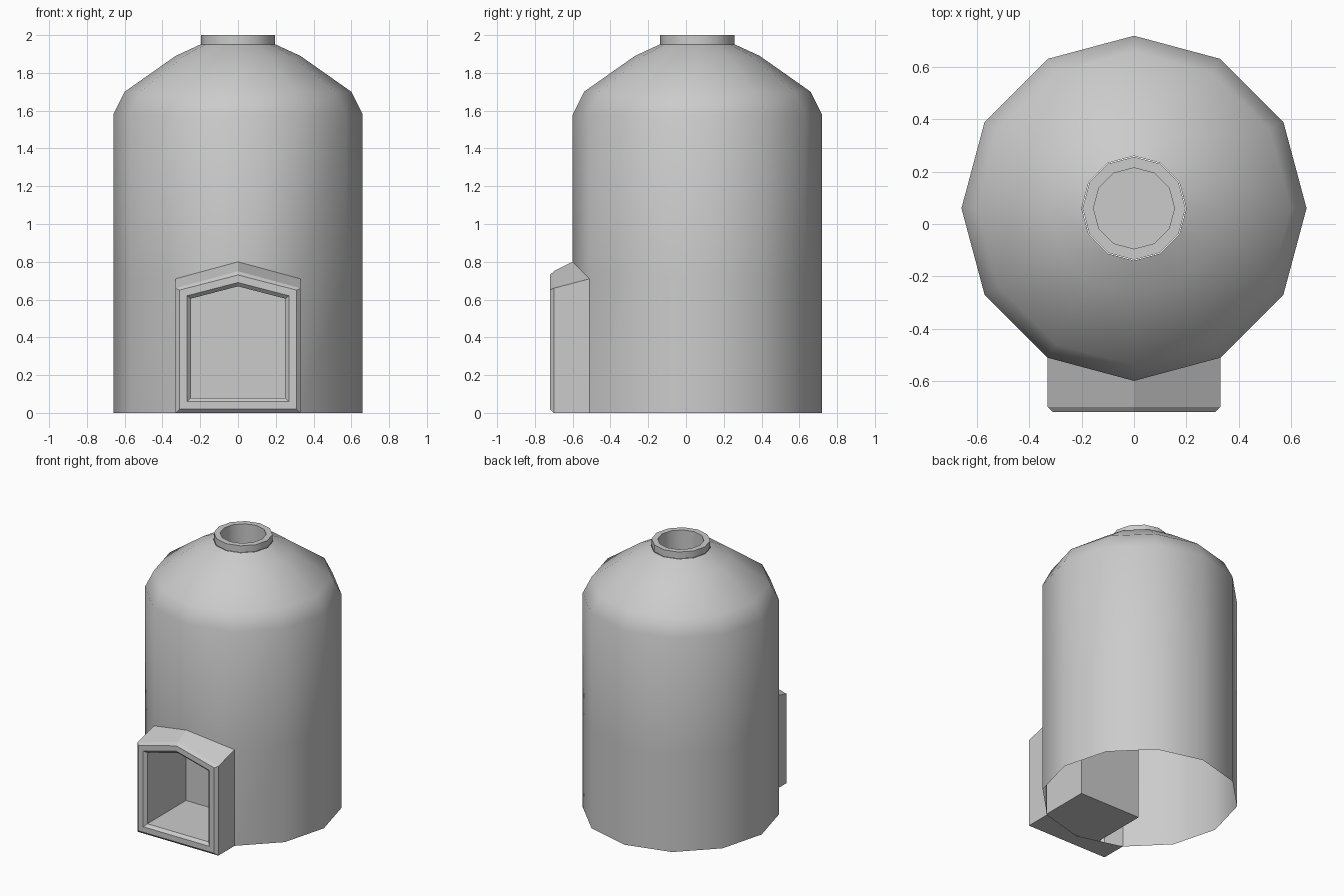
import bpy, bmesh, math

if "Cube" in bpy.data.objects:
    bpy.data.objects.remove(bpy.data.objects["Cube"])

SIDES = 12
CY = 0.06  # the round body sits slightly behind the origin


def ring(r, z):
    """One 12-sided horizontal ring."""
    return [(r * math.cos(math.tau * i / SIDES),
             CY + r * math.sin(math.tau * i / SIDES), z) for i in range(SIDES)]


def arch(w, y, floor, eave, apex, mid_y=None):
    """House-shaped loop, counter-clockwise seen from the front."""
    m = y if mid_y is None else mid_y
    return [(-w, y, floor), (0, m, floor), (w, y, floor),
            (w, y, eave), (0, m, apex), (-w, y, eave)]


def shell(name, loops, cap=False, skip=(), angle=40):
    """Bridge successive loops into a sheet, optionally capping the last."""
    bm = bmesh.new()
    rows = [[bm.verts.new(p) for p in loop] for loop in loops]
    for k, (a, b) in enumerate(zip(rows, rows[1:])):
        n = len(a)
        for j in range(n):
            if (k, j) not in skip:
                i = (j + 1) % n
                bm.faces.new((a[j], a[i], b[i], b[j]))
    if cap:
        bm.faces.new(rows[-1])
    loose = [v for v in bm.verts if not v.link_faces]
    bmesh.ops.delete(bm, geom=loose, context='VERTS')
    mesh = bpy.data.meshes.new(name)
    bm.to_mesh(mesh)
    bm.free()
    ob = bpy.data.objects.new(name, mesh)
    bpy.context.collection.objects.link(ob)
    bpy.ops.object.select_all(action='DESELECT')
    ob.select_set(True)
    bpy.context.view_layer.objects.active = ob
    bpy.ops.object.shade_smooth_by_angle(angle=math.radians(angle))
    return ob


# Oven body: open bottom, doorway left out of the two front segments
lintel = ring(0.66, 0.71)
lintel[9] = (lintel[9][0], lintel[9][1], 0.80)
shell("oven_body",
      [ring(0.66, 0), lintel, ring(0.66, 1.58), ring(0.60, 1.70),
       ring(0.33, 1.89), ring(0.20, 1.95)],
      skip={(0, 8), (0, 9)})

# Chimney collar with its flue
shell("chimney_collar",
      [ring(0.197, 1.95), ring(0.197, 2.0), ring(0.155, 2.0), ring(0.155, 1.75)],
      cap=True)

# Door frame with bevelled rim, running inward to the fire chamber
shell("door_frame_and_chamber",
      [arch(0.33, -0.51, 0, 0.71, 0.80, mid_y=-0.60),
       arch(0.33, -0.70, 0, 0.66, 0.75),
       arch(0.31, -0.72, 0.02, 0.65, 0.73),
       arch(0.27, -0.72, 0.06, 0.62, 0.69),
       arch(0.25, -0.70, 0.08, 0.605, 0.67),
       arch(0.25, -0.25, 0.08, 0.605, 0.67)],
      cap=True, angle=15)
